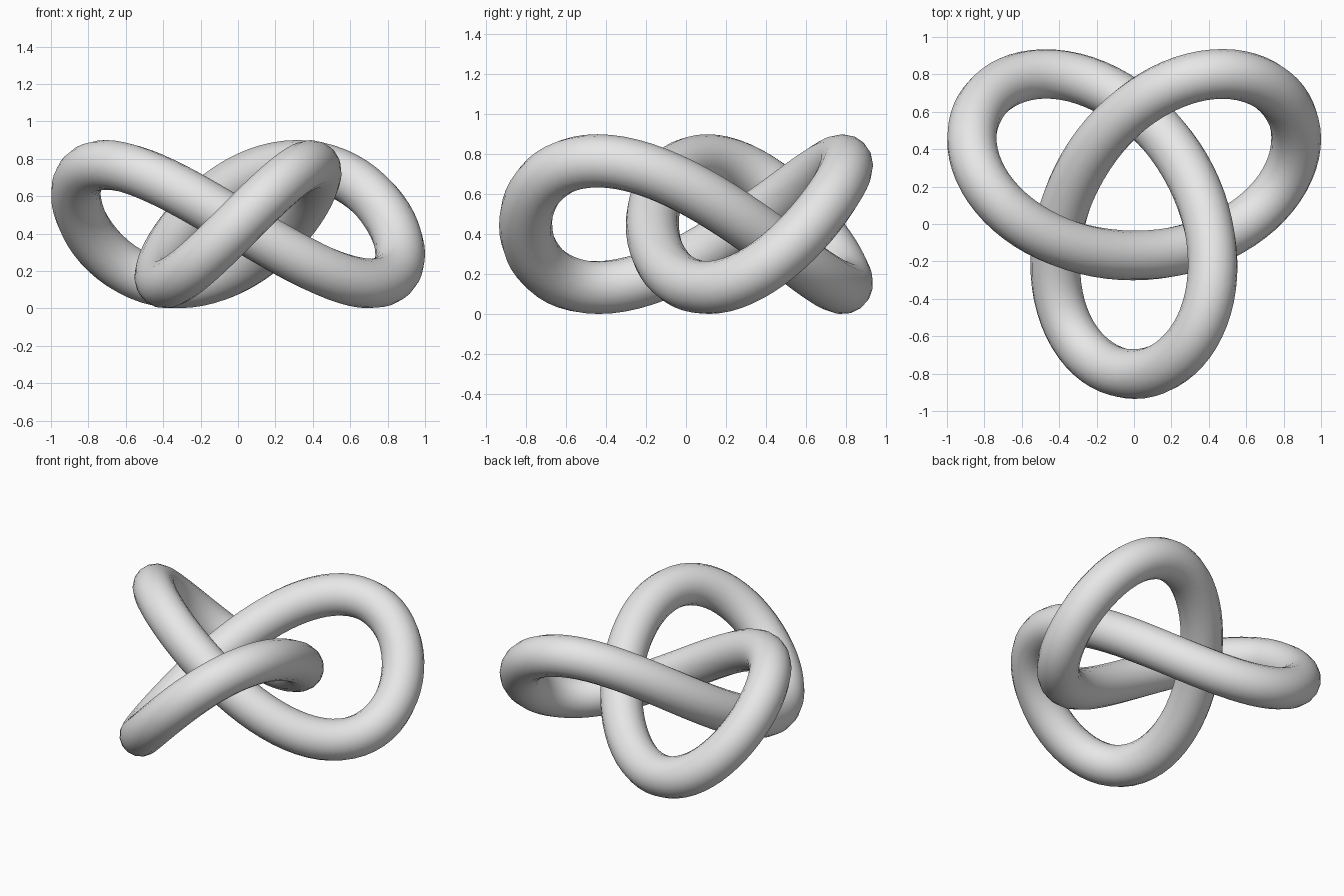
import bpy
from math import sin, cos, tau

cube = bpy.data.objects.get("Cube")
if cube:
    bpy.data.objects.remove(cube, do_unlink=True)

SCALE = 0.317     # size of the knot path
RADIUS = 0.133    # thickness of the tube
STEPS = 144

# Plain grey finish
grey = bpy.data.materials.new("light grey")
grey.use_nodes = True
colour = (0.8, 0.8, 0.8, 1)
grey.diffuse_color = colour
grey.node_tree.nodes["Principled BSDF"].inputs["Base Color"].default_value = colour


def knot_point(t):
    """Point on a trefoil path, centred and resting on the floor."""
    x = sin(t) + 2 * sin(2 * t)
    y = cos(t) - 2 * cos(2 * t) + 15 / 32
    z = 1 - sin(3 * t)
    return (x * SCALE, y * SCALE, z * SCALE + RADIUS)


# Closed path with a round bevel
path = bpy.data.curves.new("knot_tube", "CURVE")
path.dimensions = "3D"
path.twist_mode = "MINIMUM"
path.bevel_depth = RADIUS
path.bevel_resolution = 6
spline = path.splines.new("POLY")
spline.points.add(STEPS - 1)
for i, point in enumerate(spline.points):
    point.co = (*knot_point(tau * i / STEPS), 1)
spline.use_cyclic_u = True
path.materials.append(grey)

# Solid, smooth mesh tube
knot = bpy.data.objects.new("knot_tube", path)
bpy.context.collection.objects.link(knot)
bpy.ops.object.select_all(action="DESELECT")
knot.select_set(True)
bpy.context.view_layer.objects.active = knot
bpy.ops.object.convert(target="MESH")
bpy.ops.object.shade_smooth()
